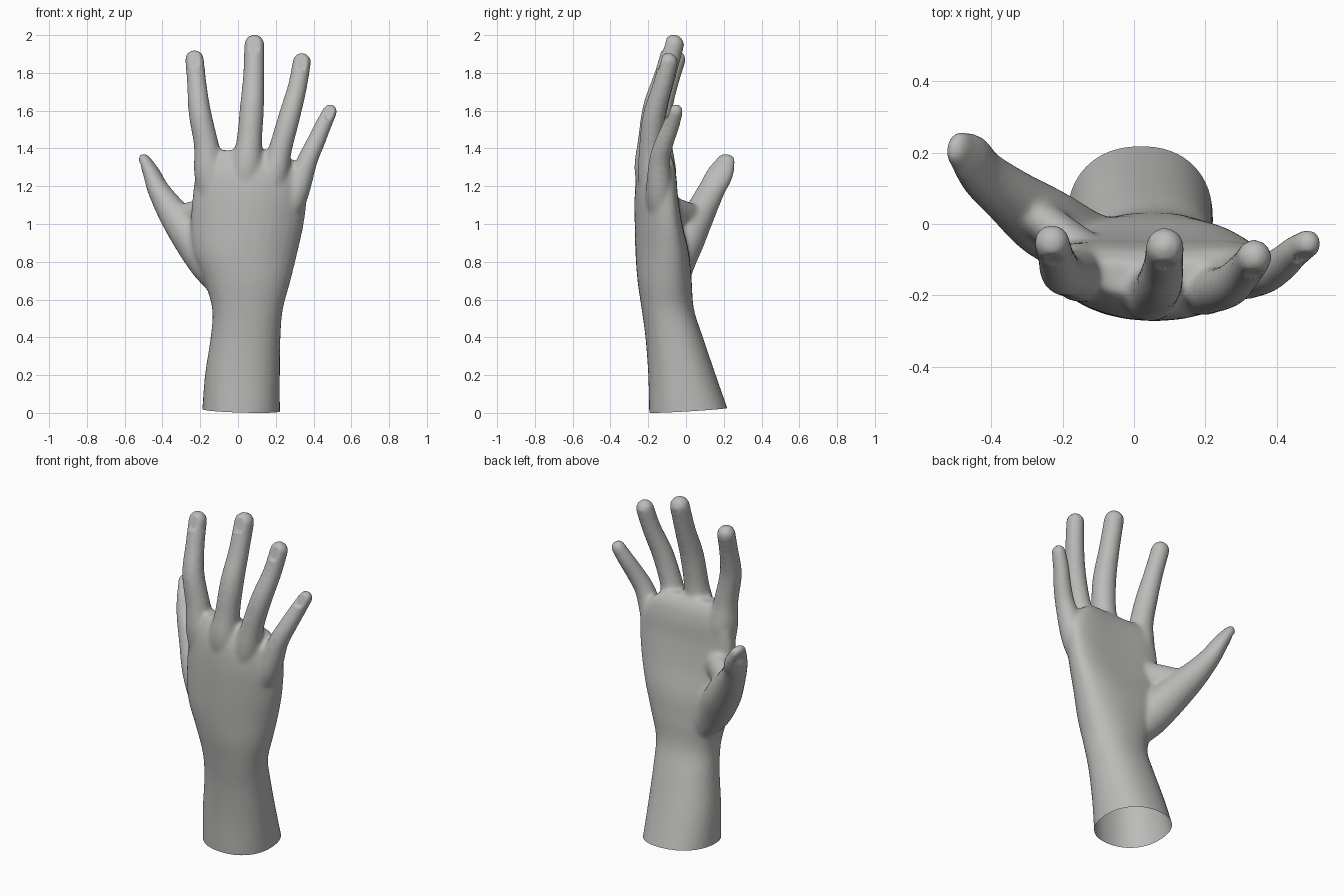
import bpy, bmesh, math
from mathutils import Vector

if "Cube" in bpy.data.objects:
    bpy.data.objects.remove(bpy.data.objects["Cube"])

skin = bpy.data.materials.new("grey skin")
skin.diffuse_color = (0.5, 0.5, 0.49, 1)
skin.use_nodes = True
skin.node_tree.nodes["Principled BSDF"].inputs["Base Color"].default_value = skin.diffuse_color

bm = bmesh.new()
SIDES = 32


def bridge(rings):
    """Skin a list of point rings into a closed tube."""
    loops = [[bm.verts.new(p) for p in ring] for ring in rings]
    for a, b in zip(loops, loops[1:]):
        for i in range(SIDES):
            j = (i + 1) % SIDES
            bm.faces.new((a[i], a[j], b[j], b[i]))
    bm.faces.new(loops[0][::-1])
    bm.faces.new(loops[-1])


def spline(rows, steps=6):
    """Catmull-Rom interpolation through rows of numbers."""
    rows = [rows[0]] + rows + [rows[-1]]
    out = []
    for p0, p1, p2, p3 in zip(rows, rows[1:], rows[2:], rows[3:]):
        for s in range(steps):
            t = s / steps
            out.append([0.5 * (2 * b + (c - a) * t + (2 * a - 5 * b + 4 * c - d) * t * t
                               + (3 * b - a - 3 * c + d) * t ** 3)
                        for a, b, c, d in zip(p0, p1, p2, p3)])
    return out + [list(rows[-1])]


def digit(rows, side):
    """Tube along (x, y, z, half width, half depth) with a rounded tip.
    Returns the nail centre, its outward normal and the tip direction."""
    pts = spline(rows)
    rings = []
    last = pts[-1]
    tip_dir = (Vector(last[:3]) - Vector(pts[-4][:3])).normalized()
    for k in range(1, 9):                       # hemispherical tip
        a = k / 8 * math.radians(86)
        c = Vector(last[:3]) + tip_dir * last[3] * math.sin(a)
        pts.append([*c, last[3] * math.cos(a), last[4] * math.cos(a)])
    for i, p in enumerate(pts):
        q0, q1 = pts[max(i - 1, 0)], pts[min(i + 1, len(pts) - 1)]
        t = (Vector(q1[:3]) - Vector(q0[:3])).normalized()
        u = (Vector(side) - t * t.dot(Vector(side))).normalized()
        v = t.cross(u)
        rings.append([Vector(p[:3]) + u * p[3] * math.cos(w) + v * p[4] * math.sin(w)
                      for w in (2 * math.pi * n / SIDES for n in range(SIDES))])
    bridge(rings)
    u = (Vector(side) - tip_dir * tip_dir.dot(Vector(side))).normalized()
    normal = u.cross(tip_dir)
    return Vector(last[:3]) + normal * last[4], normal, tip_dir


# Forearm and palm: z, left, right, front, back, sideways cupping
trunk = [
    (-0.10, -0.195, 0.222, -0.19, 0.26, 0),
    (0.00, -0.19, 0.222, -0.195, 0.228, 0),
    (0.20, -0.175, 0.222, -0.20, 0.158, 0),
    (0.40, -0.145, 0.225, -0.215, 0.09, 0),
    (0.55, -0.137, 0.238, -0.235, 0.042, 0),
    (0.70, -0.18, 0.278, -0.257, 0.03, 0.015),
    (0.85, -0.24, 0.315, -0.268, 0.015, 0.035),
    (1.00, -0.25, 0.348, -0.272, -0.02, 0.05),
    (1.15, -0.24, 0.365, -0.272, -0.045, 0.055),
    (1.26, -0.225, 0.35, -0.262, -0.055, 0.055),
    (1.34, -0.20, 0.29, -0.235, -0.075, 0.05),
    (1.39, -0.16, 0.21, -0.20, -0.11, 0.035),
]


def trunk_spline(rows, steps=6):
    """Spline for the trunk, keeping every column."""
    return spline(rows, steps)


rings = []
for z, x0, x1, y0, y1, cup in trunk_spline(trunk):
    ring = []
    for n in range(SIDES):
        w = 2 * math.pi * n / SIDES
        c, s = math.cos(w), math.sin(w)
        c = math.copysign(abs(c) ** 0.9, c)
        s = math.copysign(abs(s) ** 0.9, s)
        ring.append(((x0 + x1) / 2 + (x1 - x0) / 2 * c,
                     (y0 + y1) / 2 + (y1 - y0) / 2 * s + cup * c * c, z))
    rings.append(ring)
bridge(rings)

# Fingers: x, y, z, radius from inside the palm to the tip
fingers = {
    "index": [(-0.13, -0.13, 1.10, .07), (-0.15, -0.135, 1.27, .082), (-0.168, -0.14, 1.42, .066),
              (-0.202, -0.135, 1.59, .06), (-0.218, -0.095, 1.74, .052), (-0.23, -0.052, 1.872, .05)],
    "middle": [(0.03, -0.17, 1.12, .07), (0.045, -0.185, 1.29, .086), (0.06, -0.185, 1.44, .068),
               (0.074, -0.162, 1.62, .064), (0.083, -0.11, 1.79, .056), (0.087, -0.065, 1.95, .054)],
    "ring": [(0.14, -0.165, 1.08, .06), (0.185, -0.175, 1.24, .078), (0.225, -0.185, 1.40, .062),
             (0.272, -0.17, 1.57, .058), (0.315, -0.125, 1.73, .051), (0.338, -0.093, 1.858, .049)],
    "pinky": [(0.23, -0.13, 1.0, .06), (0.30, -0.14, 1.15, .07), (0.365, -0.14, 1.33, .055),
              (0.41, -0.115, 1.43, .049), (0.45, -0.08, 1.52, .044), (0.487, -0.055, 1.597, .039)],
}
nails = [digit([(*r, r[3] * 1.03) for r in rows], (1, 0, 0)) for rows in fingers.values()]

# Thumb with its fleshy base
thumb = [(-0.06, -0.07, 0.66, .08, .08), (-0.15, -0.05, 0.79, .095, .105),
         (-0.25, 0.005, 0.93, .10, .10), (-0.345, 0.075, 1.06, .082, .08),
         (-0.42, 0.135, 1.18, .073, .058), (-0.455, 0.18, 1.265, .073, .045),
         (-0.487, 0.208, 1.325, .054, .034)]
nails.append(digit(thumb, (-0.3, -0.95, 0.2)))

# Webs between neighbouring digits
for a, b in (((-0.14, -0.14, 1.31), (0.05, -0.165, 1.34)),
             ((0.05, -0.17, 1.34), (0.21, -0.17, 1.33)),
             ((0.20, -0.165, 1.28), (0.34, -0.14, 1.24))):
    digit([(*a, .05, .055), (*b, .05, .055)], (0, 1, 0))
digit([(-0.14, -0.08, 1.06, .09, .06), (-0.30, 0.04, 1.035, .07, .055)], (0, 0, 1))

bmesh.ops.recalc_face_normals(bm, faces=bm.faces)
mesh = bpy.data.meshes.new("hand")
bm.to_mesh(mesh)
bm.free()
hand = bpy.data.objects.new("hand", mesh)
bpy.context.collection.objects.link(hand)

# Fuse the parts into one soft surface
remesh = hand.modifiers.new("fuse", 'REMESH')
remesh.mode = 'VOXEL'
remesh.voxel_size = 0.011
smooth = hand.modifiers.new("soften", 'SMOOTH')
smooth.factor, smooth.iterations = 0.5, 12
graph = bpy.context.evaluated_depsgraph_get()
fused = bpy.data.meshes.new_from_object(hand.evaluated_get(graph))
hand.modifiers.clear()
hand.data = fused

bm = bmesh.new()
bm.from_mesh(fused)
# Flattened nail beds
for centre, normal, along in nails:
    for v in bm.verts:
        d = v.co - centre
        h, f = d.dot(normal), d.dot(along)
        s = (d - normal * h - along * f).length
        if -0.011 < h < 0.04 and (f / 0.055) ** 2 + (s / 0.036) ** 2 < 1:
            v.co += normal * (-0.011 - h)
# Open, slightly slanted wrist cut
bmesh.ops.bisect_plane(bm, geom=bm.verts[:] + bm.edges[:] + bm.faces[:],
                       plane_co=(0, 0, 0.014), plane_no=(0.03, -0.06, 1), clear_inner=True)
low = min(v.co.z for v in bm.verts)
for v in bm.verts:
    v.co.z -= low
bm.to_mesh(fused)
bm.free()

fused.materials.clear()
fused.materials.append(skin)
for p in fused.polygons:
    p.use_smooth = True
    p.material_index = 0
